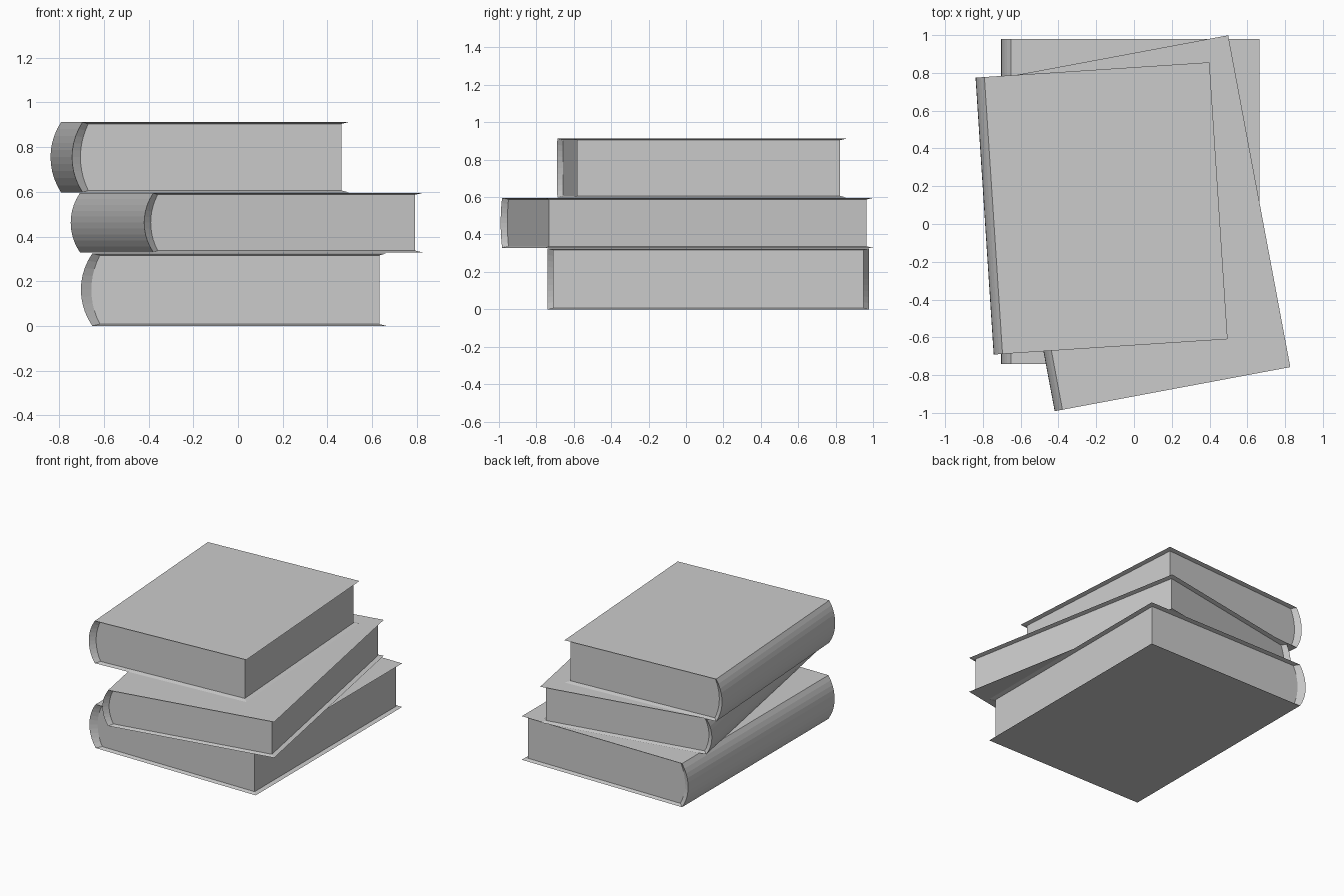
import bpy, bmesh
from math import radians
from mathutils import Matrix

if "Cube" in bpy.data.objects:
    bpy.data.objects.remove(bpy.data.objects["Cube"])

SEGS = 10      # facets across the rounded spine
DEPTH = 0.03   # how far the pages sit inside the cover edge
LIP = 0.008    # cover thickness where it meets the pages


def arc(x_edge, bulge, z0, z1):
    """Points of a shallow arc bulging towards -x, from z0 up to z1."""
    half, mid = (z1 - z0) / 2, (z0 + z1) / 2
    r = (half * half + bulge * bulge) / (2 * bulge)
    pts = []
    for i in range(SEGS + 1):
        h = half * (2 * i / SEGS - 1)
        pts.append((x_edge - ((r * r - h * h) ** 0.5 - (r - bulge)), mid + h))
    return pts


def book(name, spine_mid, width, length, z, height, bulge, wall, angle):
    """Book lying flat; spine along y on the -x side, spine_mid = cover/spine edge midpoint."""
    # cover outline and the smaller page outline, both open at the fore edge
    outer = [(width, 0)] + arc(0, bulge, 0, height) + [(width, height)]
    xin, top = width - DEPTH, height - LIP
    inner = [(xin, LIP)] + arc(wall, bulge * 0.75, LIP, top) + [(xin, top)]
    bm = bmesh.new()

    def ring(pts, y):
        return [bm.verts.new((x, y, h)) for x, h in pts]

    a, b = ring(outer, -length / 2), ring(outer, length / 2)
    pa, pb = ring(inner, -length / 2 + DEPTH), ring(inner, length / 2 - DEPTH)
    # covers and spine, plus the bevelled inner rims at head and tail
    for r, s in ((a, b), (pa, a), (b, pb)):
        for i in range(len(r) - 1):
            bm.faces.new((r[i], r[i + 1], s[i + 1], s[i]))
    # page block ends and fore edge
    bm.faces.new(pa)
    bm.faces.new(pb)
    bm.faces.new((pa[0], pa[-1], pb[-1], pb[0]))
    # cover lips along the fore edge
    for k in (0, -1):
        bm.faces.new((a[k], b[k], pb[k], pa[k]))
    bmesh.ops.recalc_face_normals(bm, faces=bm.faces)
    bm.transform(Matrix.Translation((*spine_mid, z)) @ Matrix.Rotation(radians(angle), 4, 'Z'))
    mesh = bpy.data.meshes.new(name)
    bm.to_mesh(mesh)
    bm.free()
    bpy.context.collection.objects.link(bpy.data.objects.new(name, mesh))


# three stacked books, each turned a little
book("bottom_book", (-0.652, 0.119), 1.316, 1.719, 0.0, 0.324, 0.051, 0.034, 0)
book("middle_book", (-0.543, -0.105), 1.227, 1.787, 0.329, 0.266, 0.042, 0.025, 10.6)
book("top_book", (-0.744, 0.045), 1.194, 1.469, 0.598, 0.314, 0.047, 0.028, 3.75)
